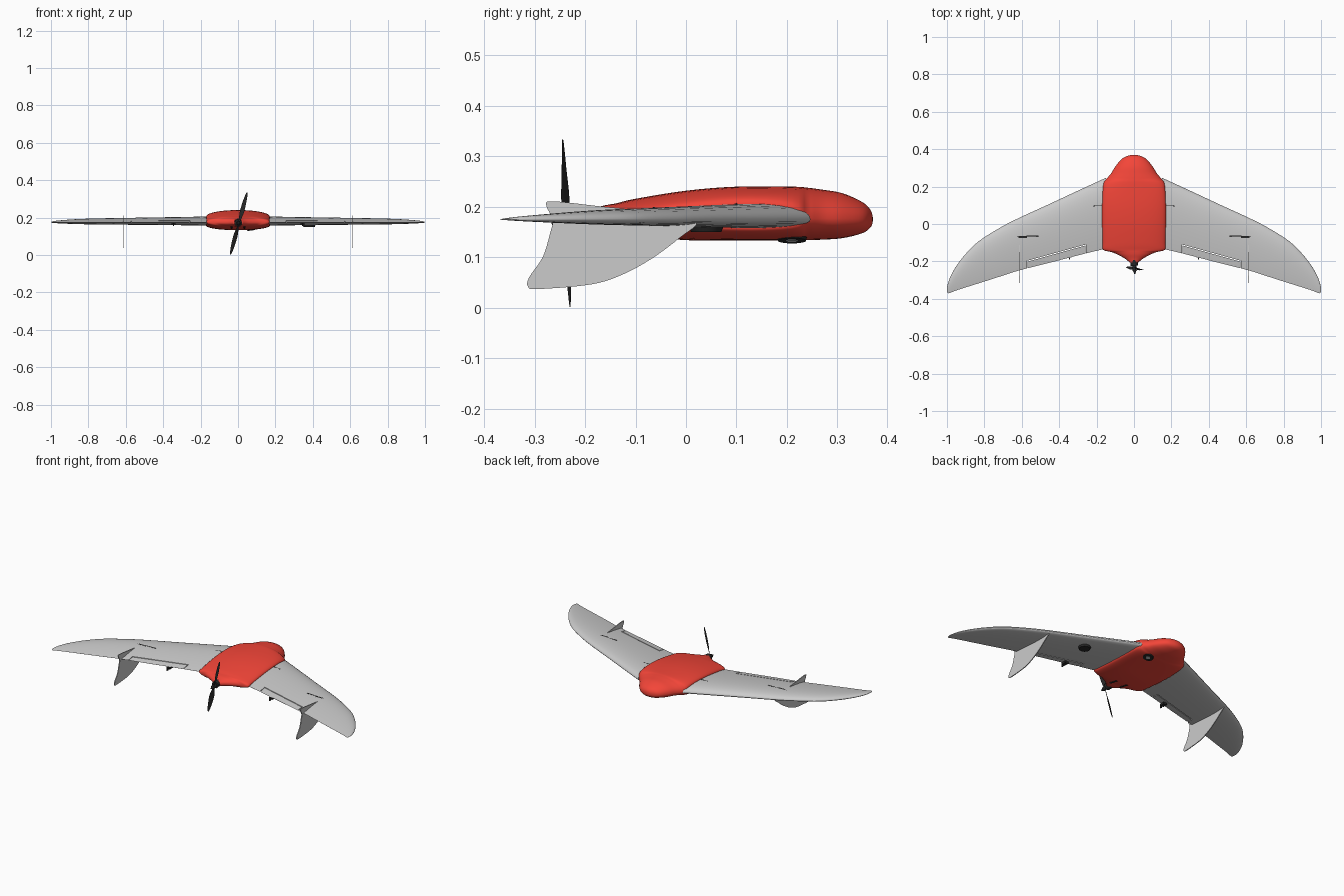
import bpy, bmesh, math
from mathutils import Vector, Matrix

if "Cube" in bpy.data.objects:
    bpy.data.objects.remove(bpy.data.objects["Cube"])

ZC = 0.175  # height of the wing chord line


def material(name, rgb):
    m = bpy.data.materials.new(name)
    m.diffuse_color = (*rgb, 1)
    m.use_nodes = True
    m.node_tree.nodes["Principled BSDF"].inputs["Base Color"].default_value = m.diffuse_color
    return m


RED = material("red_shell", (0.9, 0.06, 0.04))
BLACK = material("black_plastic", (0.02, 0.02, 0.02))


def spline(pts, n=5, closed=False):
    """Catmull-Rom through points of any dimension."""
    out, k = [], len(pts)
    get = (lambda i: pts[i % k]) if closed else (lambda i: pts[min(max(i, 0), k - 1)])
    for i in range(k if closed else k - 1):
        p = [get(i + j) for j in (-1, 0, 1, 2)]
        for s in range(n):
            t = s / n
            out.append(tuple(0.5 * (2 * b + (c - a) * t + (2 * a - 5 * b + 4 * c - d) * t * t
                                    + (3 * b - a - 3 * c + d) * t ** 3) for a, b, c, d in zip(*p)))
    return out if closed else out + [tuple(pts[-1])]


def finish(bm, name, mat=None, mirror=False, cutter=None, angle=35):
    bmesh.ops.recalc_face_normals(bm, faces=bm.faces)
    me = bpy.data.meshes.new(name)
    bm.to_mesh(me)
    bm.free()
    ob = bpy.data.objects.new(name, me)
    bpy.context.collection.objects.link(ob)
    if mat:
        me.materials.append(mat)
    bpy.ops.object.select_all(action='DESELECT')
    bpy.context.view_layer.objects.active = ob
    ob.select_set(True)
    if cutter:
        b = ob.modifiers.new("cut", 'BOOLEAN')
        b.operation, b.object, b.solver = 'DIFFERENCE', cutter, 'EXACT'
        bpy.ops.object.modifier_apply(modifier="cut")
    if mirror:
        ob.modifiers.new("mirror", 'MIRROR').use_clip = False
        bpy.ops.object.modifier_apply(modifier="mirror")
    bpy.ops.object.shade_smooth_by_angle(angle=math.radians(angle))
    return ob


def loft(bm, rings):
    rows = [[bm.verts.new(p) for p in r] for r in rings]
    n = len(rows[0])
    for a, b in zip(rows, rows[1:]):
        for i in range(n):
            bm.faces.new((a[i], a[(i + 1) % n], b[(i + 1) % n], b[i]))
    bm.faces.new(rows[0])
    bm.faces.new(rows[-1])


def prism(bm, pts, offset):
    """Polygon of 3D points extruded by an offset vector."""
    f = bm.faces.new([bm.verts.new(p) for p in pts])
    g = bmesh.ops.extrude_face_region(bm, geom=[f])
    bmesh.ops.translate(bm, vec=offset, verts=[v for v in g['geom'] if isinstance(v, bmesh.types.BMVert)])


def rod(bm, a, b, r1, r2=None, seg=20):
    a, b = Vector(a), Vector(b)
    d = b - a
    m = Matrix.Translation((a + b) / 2) @ d.to_track_quat('Z', 'Y').to_matrix().to_4x4()
    bmesh.ops.create_cone(bm, cap_ends=True, segments=seg, radius1=r1,
                          radius2=r1 if r2 is None else r2, depth=d.length, matrix=m)


def box(bm, c, s):
    bmesh.ops.create_cube(bm, size=1, matrix=Matrix.Translation(c) @ Matrix.Diagonal((*s, 1)))


# Wing: airfoil sections given as (x, leading y, trailing y)
def foil(t):
    t = min(max(t, 0), 1)
    return 10 * (0.2969 * t ** 0.5 - 0.126 * t - 0.3516 * t * t + 0.2843 * t ** 3 - 0.1036 * t ** 4) + 0.01


UP, LOW = 0.082, 0.045
PLAN = [(.15, .247, -.131), (.3, .178, -.168), (.45, .108, -.207), (.62, .03, -.25),
        (.72, -.022, -.282), (.83, -.092, -.317), (.9, -.16, -.339), (.95, -.225, -.355),
        (.98, -.278, -.367), (.994, -.315, -.37), (1.0, -.342, -.358)]
rings = []
for x, le, te in spline(PLAN, 4):
    c = le - te
    ts = [0.5 - 0.5 * math.cos(math.pi * i / 16) for i in range(17)]
    rings.append([(x, le - c * t, ZC + UP * c * foil(t)) for t in reversed(ts)]
                 + [(x, le - c * t, ZC - LOW * c * foil(t)) for t in ts])
bm = bmesh.new()
# U-shaped slot that frees the elevon
slot = [(.256, -.25), (.256, -.109), (.573, -.197), (.573, -.35),
        (.569, -.35), (.569, -.201), (.260, -.115), (.260, -.25)]
prism(bm, [(x, y, .1) for x, y in slot], (0, 0, .15))
cutter = finish(bm, "elevon_slot_cutter")
cutter.hide_render = True
bm = bmesh.new()
loft(bm, rings)
finish(bm, "wings", mirror=True, cutter=cutter)
bpy.data.objects.remove(cutter)

# Body: (y, half width, top z, bottom z); its sides match the wing root
BODY = [(.37, .004, .179, .171), (.366, .028, .193, .160), (.35, .063, .209, .148), (.31, .098, .227, .138),
        (.27, .123, .234, .135), (.24, .148, .238, .134), (.21, .164, .24, .133), (.1, .17, .24, .133),
        (0, .17, .232, .134), (-.1, .168, .216, .143), (-.138, .165, .207, .150), (-.15, .12, .205, .152),
        (-.165, .085, .202, .153), (-.185, .048, .196, .156), (-.205, .024, .192, .158)]
rings = []
for y, w, zt, zb in spline(BODY, 4):
    f = foil((.238 - y) / .375) if -.137 < y < .238 else .02
    hu, hl = min(.031 * f + .001, zt - ZC), min(.017 * f + .001, ZC - zb)
    ang = [math.pi * i / 20 for i in range(21)]
    top = [(w * math.cos(a), y, ZC + hu + (zt - ZC - hu) * math.sin(a)) for a in ang]
    bot = [(-w * math.cos(a), y, ZC - hl - (ZC - zb - hl) * math.sin(a)) for a in ang]
    rings.append(top + bot)
bm = bmesh.new()
loft(bm, rings)
finish(bm, "body", RED, angle=50)

# Fins: thin curved plates through the wings
FIN = [(.02, .172), (-.012, .139), (-.07, .096), (-.13, .064), (-.19, .046), (-.295, .037),
       (-.313, .042), (-.311, .06), (-.284, .1), (-.27, .145), (-.264, .175), (-.276, .2),
       (-.266, .211), (-.17, .201), (-.07, .19)]
bm = bmesh.new()
prism(bm, [(.611, y, z) for y, z in spline(FIN, 4, True)], (.005, 0, 0))
finish(bm, "fins", mirror=True)

# Propeller: one lofted blade, repeated half a turn round the shaft
HUB = Vector((.004, -.237, .168))
BLADE = [(.004, .012, 60), (.025, .018, 50), (.06, .027, 36), (.1, .024, 26), (.14, .017, 20),
         (.165, .009, 16), (.172, .002, 15)]
bm = bmesh.new()
for turn in (15, 195):
    m = (Matrix.Translation(HUB) @ Matrix.Rotation(math.radians(2.5), 4, 'X')
         @ Matrix.Rotation(math.radians(turn), 4, 'Y'))
    rings = []
    for r, c, tw in spline(BLADE, 4):
        ring = []
        for k in range(10):
            a = 2 * math.pi * k / 10
            p = Matrix.Rotation(math.radians(-tw), 3, 'Z') @ Vector(
                (c / 2 * math.cos(a), (.0006 + c * .05) * math.sin(a), r))
            ring.append(m @ p)
        rings.append(ring)
    loft(bm, rings)
finish(bm, "propeller", BLACK)

# Motor and shaft
bm = bmesh.new()
rod(bm, (0, -.19, .175), (.002, -.222, .172), .02)
rod(bm, (.002, -.22, .171), (.004, -.25, .168), .011)
rod(bm, (.004, -.25, .168), (.004, -.266, .167), .009, .003)
finish(bm, "motor", BLACK)

# Fin clips and wing latches on top
bm = bmesh.new()
box(bm, (.595, -.065, .194), (.045, .018, .008))
rod(bm, (.51, -.063, .197), (.63, -.066, .195), .003, seg=8)
rod(bm, (.165, .1, .205), (.215, .1, .203), .0025, seg=8)
box(bm, (.213, .1, .202), (.006, .016, .006))
finish(bm, "clips", BLACK, mirror=True)

# Elevon horns and tail vents underneath
bm = bmesh.new()
box(bm, (.345, -.165, .166), (.022, .03, .012))
box(bm, (.345, -.185, .161), (.006, .012, .014))
rod(bm, (.035, -.1, .147), (.035, -.155, .157), .007, seg=12)
finish(bm, "horns_and_vents", BLACK, mirror=True)

# Sensor pod under one wing
bm = bmesh.new()
rod(bm, (.38, .04, .166), (.38, .04, .15), .036, .03, 32)
finish(bm, "wing_sensor", BLACK)

# Camera window under the nose: ring and glass
bm = bmesh.new()
rod(bm, (.075, .21, .148), (.078, .21, .133), .031, .028, 32)
finish(bm, "camera_ring", BLACK)
bm = bmesh.new()
rod(bm, (.077, .21, .14), (.0782, .21, .132), .014, .012, 24)
finish(bm, "camera_lens")
